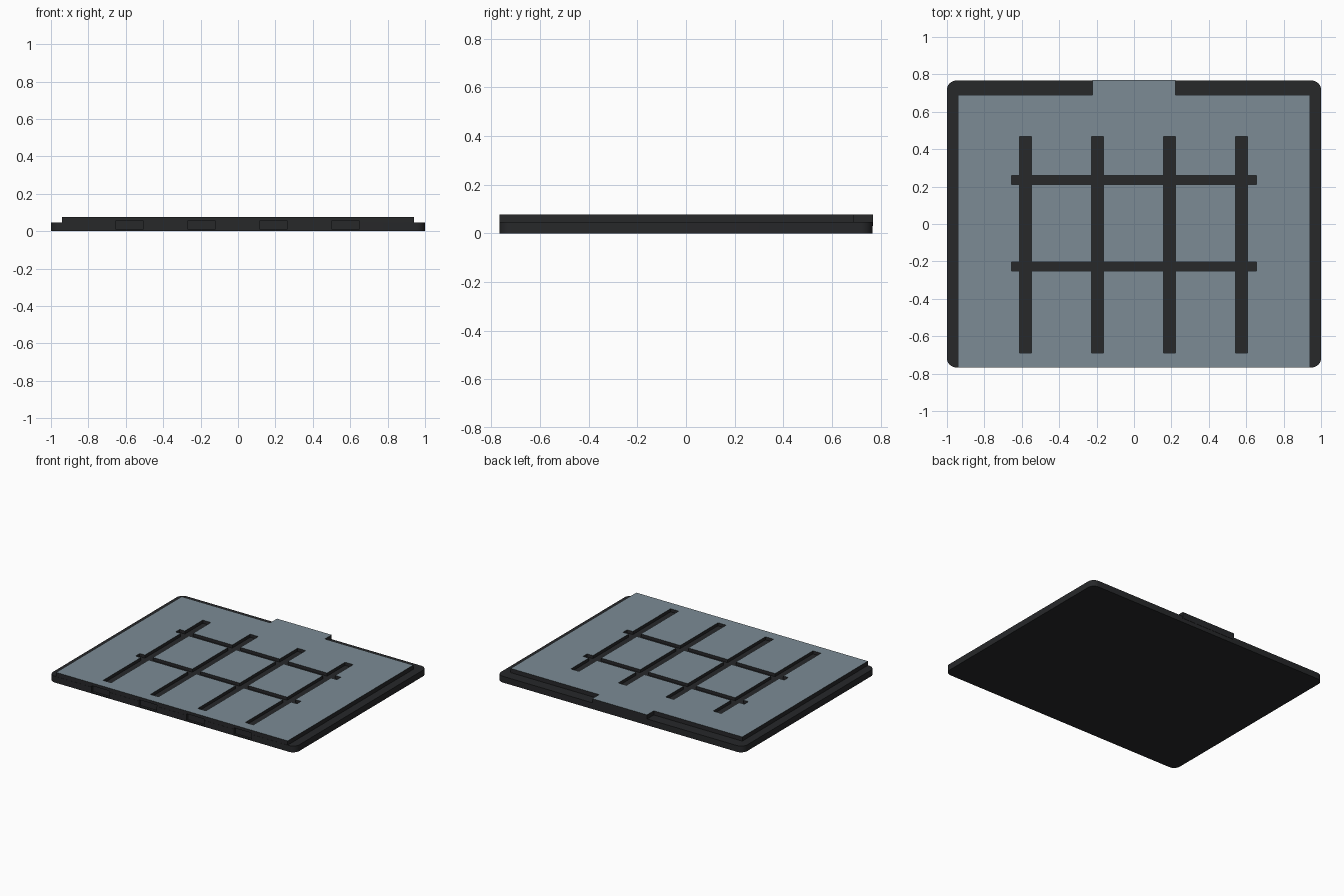
import bpy, bmesh, math

if "Cube" in bpy.data.objects:
    bpy.data.objects.remove(bpy.data.objects["Cube"])

def material(name, rgb):
    m = bpy.data.materials.new(name)
    m.diffuse_color = (*rgb, 1)
    m.use_nodes = True
    m.node_tree.nodes["Principled BSDF"].inputs["Base Color"].default_value = m.diffuse_color
    return m

dark = material("dark_shell", (0.02, 0.021, 0.023))
slate = material("slate_top", (0.2, 0.26, 0.3))

def prism(name, outline, z0, z1):
    bm = bmesh.new()
    face = bm.faces.new([bm.verts.new((x, y, z0)) for x, y in outline])
    top = bmesh.ops.extrude_face_region(bm, geom=[face])["geom"]
    bmesh.ops.translate(bm, vec=(0, 0, z1 - z0),
                        verts=[v for v in top if isinstance(v, bmesh.types.BMVert)])
    bmesh.ops.recalc_face_normals(bm, faces=bm.faces)
    me = bpy.data.meshes.new(name)
    bm.to_mesh(me)
    bm.free()
    ob = bpy.data.objects.new(name, me)
    bpy.context.collection.objects.link(ob)
    return ob

def box(name, x0, x1, y0, y1, z0, z1):
    return prism(name, [(x0, y0), (x1, y0), (x1, y1), (x0, y1)], z0, z1)

def combine(target, tool, op):
    mod = target.modifiers.new("combine", 'BOOLEAN')
    mod.operation, mod.object, mod.solver = op, tool, 'EXACT'
    bpy.context.view_layer.objects.active = target
    bpy.ops.object.modifier_apply(modifier=mod.name)
    bpy.data.objects.remove(tool)

# Base slab with rounded corners
R, HX, HY = 0.05, 1.0, 0.767
outline = []
for i, (sx, sy) in enumerate([(1, 1), (-1, 1), (-1, -1), (1, -1)]):
    for k in range(9):
        a = math.radians(90 * i + 90 * k / 8)
        outline.append((sx * (HX - R) + R * math.cos(a), sy * (HY - R) + R * math.sin(a)))
body = prism("tray_body", outline, 0, 0.046)

# Raised deck with rear tab
deck = [(-0.94, -0.766), (0.94, -0.766), (0.94, 0.69), (0.222, 0.69),
        (0.222, 0.769), (-0.222, 0.769), (-0.222, 0.69), (-0.94, 0.69)]
combine(body, prism("deck", deck, 0.03, 0.077), 'UNION')

# Recessed grid of grooves, and shallow pockets in the front edge
FLOOR = 0.054
for x in (-0.58, -0.195, 0.19, 0.575):
    combine(body, box("groove", x - 0.033, x + 0.033, -0.69, 0.467, FLOOR, 0.1), 'DIFFERENCE')
    combine(body, box("pocket", x - 0.072, x + 0.072, -0.9, -0.75, 0.008, 0.056), 'DIFFERENCE')
for y in (0.235, -0.228):
    combine(body, box("cross_groove", -0.655, 0.655, y - 0.024, y + 0.024, FLOOR, 0.1), 'DIFFERENCE')

# Slate on the top surface, dark everywhere else
me = body.data
me.materials.clear()
me.materials.append(dark)
me.materials.append(slate)
for p in me.polygons:
    p.material_index = 1 if p.normal.z > 0.9 and p.center.z > 0.07 else 0

bpy.ops.object.select_all(action='DESELECT')
body.select_set(True)
bpy.context.view_layer.objects.active = body
bpy.ops.object.shade_smooth_by_angle(angle=math.radians(30))
